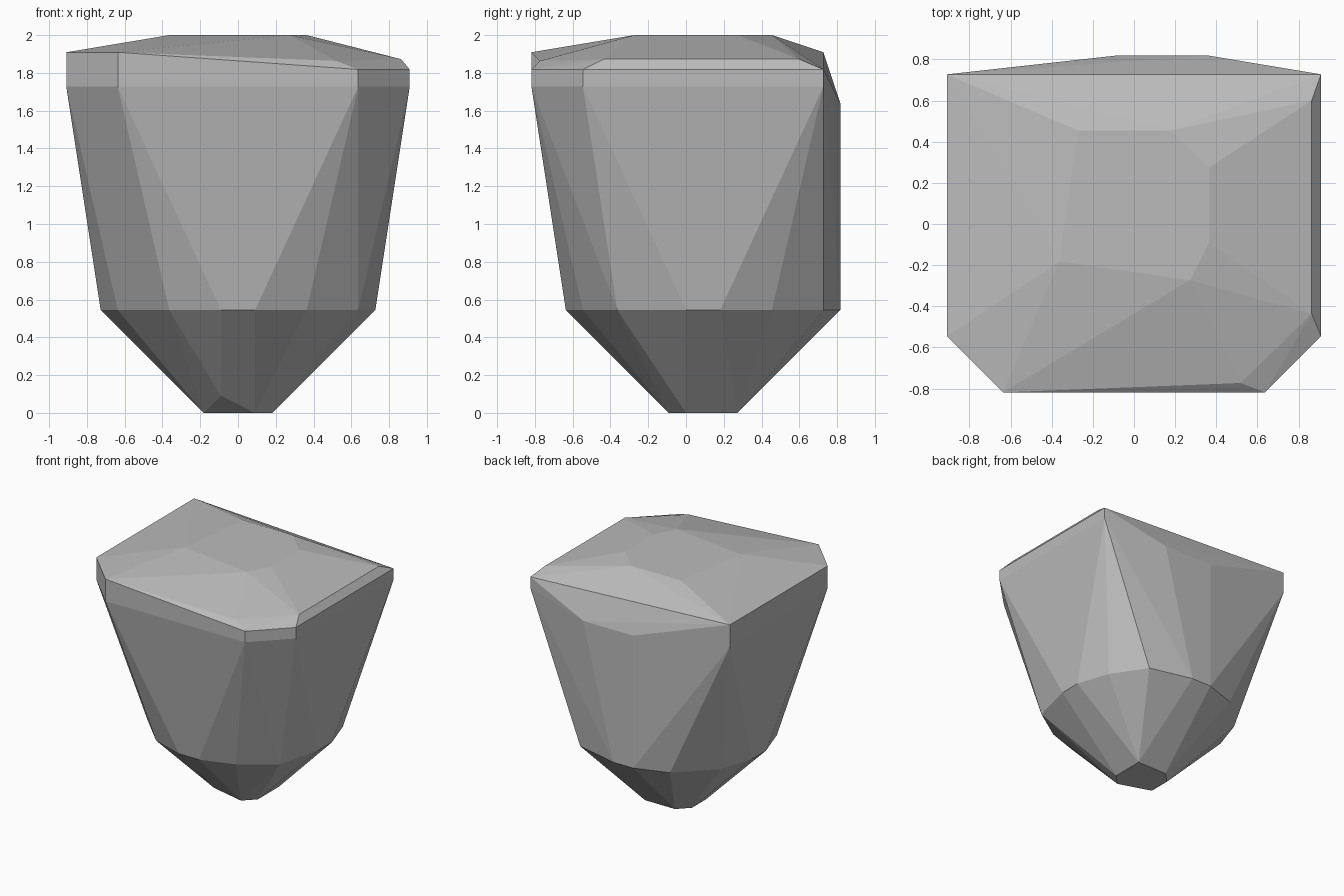
import bpy
import bmesh
import math
from mathutils import Vector

# Remove the default object
default_object = bpy.data.objects.get("Cube")
if default_object:
    bpy.data.objects.remove(default_object, do_unlink=True)

UNIT = 2 / 22  # the boulder is laid out on a grid of 22 steps


def make_material(name, colour):
    material = bpy.data.materials.new(name)
    material.use_nodes = True
    material.diffuse_color = colour
    material.node_tree.nodes["Principled BSDF"].inputs["Base Color"].default_value = colour
    return material


def add_level(mesh, height, points):
    """Add corner points lying at one height, in grid steps."""
    for x, y in points:
        mesh.verts.new(Vector((x, y, height)) * UNIT)


def mirrored(points):
    """Return the points together with their copies across x."""
    return points + [(-x, y) for x, y in points]


rock = bmesh.new()

# Blunt foot
add_level(rock, 0, [(2, 3), (2, 0), (1, -1), (-2, 0), (-2, 2), (-1, 3)])
add_level(rock, 1, [(-1, -2)])

# Waist where the tapered base meets the body
add_level(rock, 6, mirrored([(1, -7), (4, -6), (8, 0), (8, 2), (7, 5), (1, 9)]))
add_level(rock, 6, [(7, -4), (-7, -3), (5, 8), (-4, 8)])

# Shoulder, with chamfered front corners
shoulder = mirrored([(7, -9), (10, -6), (10, 8)])
add_level(rock, 19, shoulder)

# Bulge on the back
add_level(rock, 18, [(4, 9), (-1, 9)])

# Rim, one step higher on one side
for corner in shoulder:
    add_level(rock, 20 if corner[0] > 0 else 21, [corner])

# Worn bevel beside the rim
add_level(rock, 20.6, [(9.5, 6.6), (9.5, -4.8)])
add_level(rock, 20.5, [(5.7, -8.5)])

# Flat crown
add_level(rock, 22, [(-3, 5), (2, 5), (4, 3), (4, -1), (3, -3), (-4, -2)])

# Wrap the corner points in flat facets and join coplanar ones
hull = bmesh.ops.convex_hull(rock, input=rock.verts[:])
unused = [v for v in hull["geom_interior"] if isinstance(v, bmesh.types.BMVert)]
bmesh.ops.delete(rock, geom=unused, context="VERTS")
bmesh.ops.dissolve_limit(rock, angle_limit=math.radians(0.5),
                         verts=rock.verts[:], edges=rock.edges[:])
bmesh.ops.recalc_face_normals(rock, faces=rock.faces[:])

rock_mesh = bpy.data.meshes.new("boulder")
rock.to_mesh(rock_mesh)
rock.free()
rock_mesh.materials.append(make_material("stone grey", (0.5, 0.5, 0.5, 1)))
boulder = bpy.data.objects.new("boulder", rock_mesh)
bpy.context.scene.collection.objects.link(boulder)
